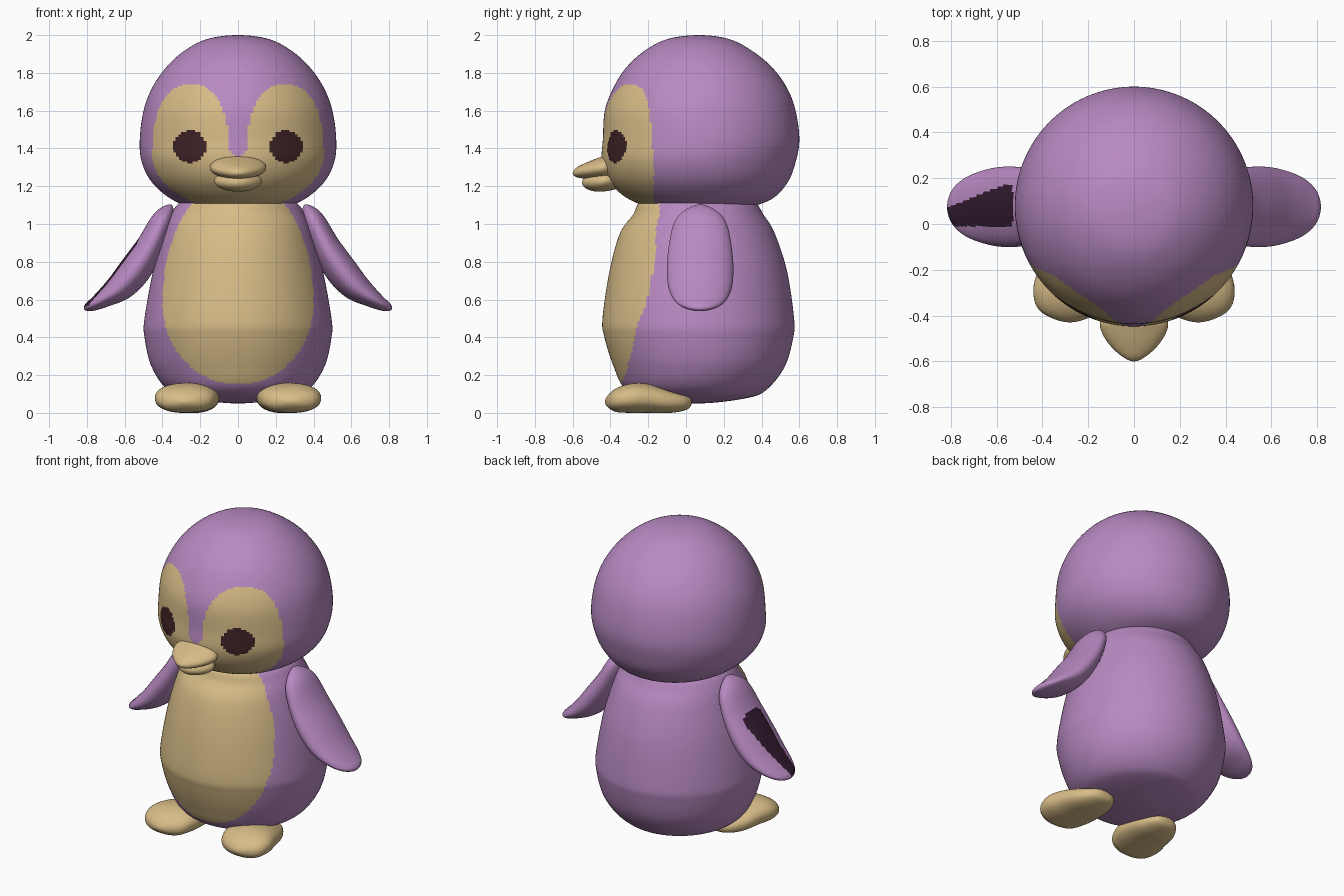
import bpy, bmesh, math
from mathutils import Vector

if "Cube" in bpy.data.objects:
    bpy.data.objects.remove(bpy.data.objects["Cube"])


def material(name, rgb):
    m = bpy.data.materials.new(name)
    m.diffuse_color = (*rgb, 1)
    m.use_nodes = True
    m.node_tree.nodes["Principled BSDF"].inputs["Base Color"].default_value = m.diffuse_color
    return m


PURPLE = material("purple_plush", (0.48, 0.254, 0.539))
TAN = material("tan_plush", (0.68, 0.503, 0.242))
BROWN = material("dark_brown", (0.048, 0.016, 0.019))
PLUM = material("dark_plum", (0.032, 0.011, 0.028))


def smooth_rows(rows, sub):
    """Spline through (cx, cy, cz, half_u, half_v) rows with rounded poles."""
    def pole(r):
        return (r[0], r[1], r[2], -r[3], -r[4])
    pts = [pole(rows[1])] + rows + [pole(rows[-2])]
    out = []
    for i in range(1, len(pts) - 2):
        for k in range(sub):
            t = k / sub
            out.append([0.5 * (2 * b + (c - a) * t + (2 * a - 5 * b + 4 * c - d) * t * t
                               + (3 * b - a - 3 * c + d) * t ** 3)
                        for a, b, c, d in zip(*pts[i - 1:i + 3])])
    return out + [list(rows[-1])]


def loft(name, rows, u, v, mats, rule=None, seg=48, sub=6, power=2.0, floor=None):
    u, v = Vector(u), Vector(v).normalized()
    bm = bmesh.new()
    rings = []
    for cx, cy, cz, hu, hv in smooth_rows(rows, sub):
        ring = []
        for i in range(seg):
            a = 2 * math.pi * i / seg
            c, s = math.cos(a), math.sin(a)
            c = math.copysign(abs(c) ** (2 / power), c)
            s = math.copysign(abs(s) ** (2 / power), s)
            p = Vector((cx, cy, cz)) + u * hu * c + v * hv * s
            if floor is not None:
                p.z = max(p.z, floor)
            ring.append(bm.verts.new(p))
        rings.append(ring)
    for r0, r1 in zip(rings, rings[1:]):
        for i in range(seg):
            j = (i + 1) % seg
            bm.faces.new((r0[i], r0[j], r1[j], r1[i]))
    bmesh.ops.remove_doubles(bm, verts=bm.verts, dist=1e-5)
    bmesh.ops.recalc_face_normals(bm, faces=bm.faces)
    bm.normal_update()
    for f in bm.faces:
        f.smooth = True
        if rule:
            f.material_index = rule(f.calc_center_median(), f.normal)
    me = bpy.data.meshes.new(name)
    bm.to_mesh(me)
    bm.free()
    for m in mats:
        me.materials.append(m)
    ob = bpy.data.objects.new(name, me)
    bpy.context.collection.objects.link(ob)
    return ob


def upright(table):
    return [(0, cy, z, w, d) for z, w, cy, d in table]


X, Y, Z = (1, 0, 0), (0, 1, 0), (0, 0, 1)


# Head with two-lobed face mask and round eyes
def head_rule(p, n):
    x = abs(p.x)
    if p.y > -0.17:
        return 0
    if math.hypot(x - 0.255, p.z - 1.41) < 0.086:
        return 2
    if p.z < 1.40:
        return 1 if x > 0.7 * (p.z - 1.33) else 0
    lobe = (abs(x - 0.25) / 0.2) ** 2.3 + ((p.z - 1.40) / 0.34) ** 2.3
    return 1 if lobe < 1 else 0


loft("head", upright([
    (2.0, 0, .07, 0), (1.98, .16, .065, .16), (1.92, .28, .065, .28),
    (1.83, .38, .07, .385), (1.72, .455, .075, .46), (1.6, .50, .075, .505),
    (1.45, .52, .08, .52), (1.33, .51, .068, .513), (1.22, .455, .068, .47),
    (1.13, .35, .075, .375), (1.08, .22, .07, .22), (1.06, 0, .07, 0)]),
    X, Y, [PURPLE, TAN, BROWN], head_rule, seg=192, sub=12)


# Body with oval belly
def body_rule(p, n):
    b = 0.67 if p.z > 0.58 else 0.43
    return 1 if p.y < 0 and (p.x / 0.4) ** 2 + ((p.z - 0.58) / b) ** 2 < 1 else 0


loft("body", upright([
    (1.2, 0, .06, 0), (1.18, .17, .06, .17), (1.12, .30, .06, .30),
    (1.05, .355, .065, .345), (.95, .395, .06, .41), (.75, .45, .065, .47),
    (.5, .495, .065, .507), (.4, .495, .068, .5), (.25, .46, .07, .455),
    (.13, .38, .055, .38), (.08, .26, .06, .27), (.05, 0, .06, 0)]),
    X, Y, [PURPLE, TAN], body_rule, seg=192, sub=12)


# Flippers; one carries a dark patch on its outer face
def flipper_rule(p, n):
    if p.x < -0.53 and n.z > 0.1 and n.x < 0.2:
        top = 0.17 - max(0, -p.x - 0.57) * 0.4
        return 1 if -0.01 < p.y < top else 0
    return 0


FLIPPER = [(.35, 1.10, 0, 0), (.37, 1.065, .085, .04), (.405, 1.0, .14, .065),
           (.47, .87, .168, .078), (.55, .75, .176, .085), (.635, .655, .165, .073),
           (.73, .59, .13, .045), (.79, .557, .075, .026), (.812, .545, 0, 0)]
FOOT = [(.24, .03, .06, 0, 0), (.24, .01, .055, .075, .035), (.25, -.08, .06, .13, .06),
        (.26, -.2, .077, .16, .077), (.275, -.3, .077, .165, .077),
        (.28, -.385, .065, .125, .055), (.28, -.43, .06, 0, 0)]

for s, side in ((1, "right"), (-1, "left")):
    loft("flipper_" + side, [(s * x, .075, z, w, t) for x, z, w, t in FLIPPER],
         Y, (s * .76, 0, .65), [PURPLE, PLUM], flipper_rule, seg=96, sub=8)
    # Feet with flat soles
    loft("foot_" + side, [(s * x, y, z, w, h) for x, y, z, w, h in FOOT],
         X, Z, [TAN], power=2.3, floor=0.0)

# Beak, upper and lower halves
loft("upper_beak", [(0, -.34, 1.30, 0, 0), (0, -.36, 1.30, .09, .045),
                    (0, -.42, 1.30, .145, .062), (0, -.47, 1.293, .142, .055),
                    (0, -.53, 1.282, .105, .042), (0, -.58, 1.273, .05, .025),
                    (0, -.60, 1.27, 0, 0)], X, Z, [TAN])
loft("lower_beak", [(0, -.34, 1.23, 0, 0), (0, -.36, 1.23, .08, .04),
                    (0, -.43, 1.228, .125, .055), (0, -.49, 1.222, .10, .048),
                    (0, -.535, 1.22, .05, .028), (0, -.55, 1.22, 0, 0)], X, Z, [TAN])
